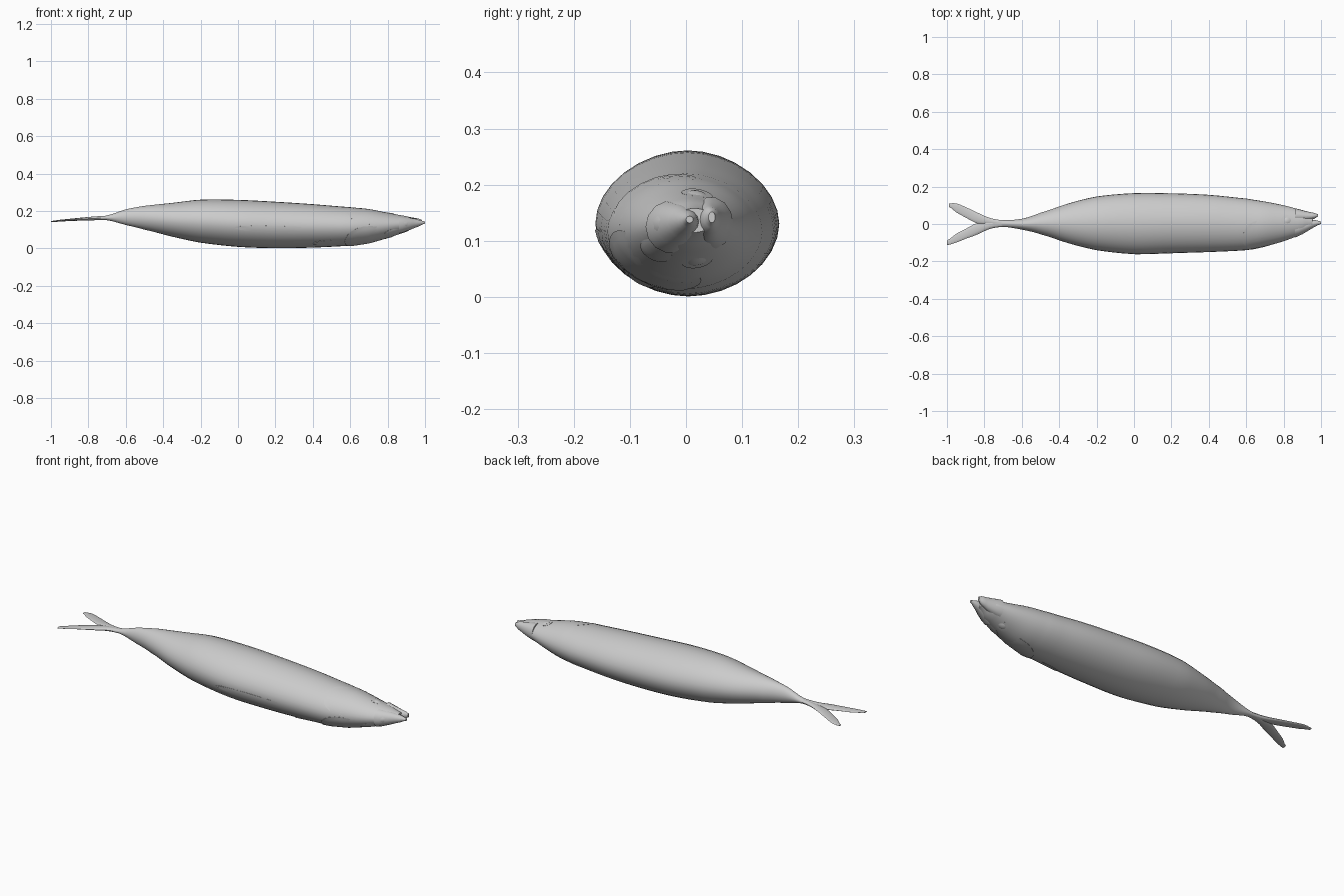
import bpy
import bmesh
from math import sin, cos, pi, radians

old = bpy.data.objects.get("Cube")
if old:
    bpy.data.objects.remove(old, do_unlink=True)

grey = bpy.data.materials.new("plain grey")
grey.use_nodes = True
colour = (0.6, 0.6, 0.6, 1)
grey.diffuse_color = colour
grey.node_tree.nodes["Principled BSDF"].inputs["Base Color"].default_value = colour


def finish(name, bm):
    """Turn a bmesh into a smooth shaded object."""
    bmesh.ops.recalc_face_normals(bm, faces=bm.faces)
    mesh = bpy.data.meshes.new(name)
    bm.to_mesh(mesh)
    bm.free()
    mesh.materials.append(grey)
    obj = bpy.data.objects.new(name, mesh)
    bpy.context.collection.objects.link(obj)
    bpy.ops.object.select_all(action="DESELECT")
    obj.select_set(True)
    bpy.context.view_layer.objects.active = obj
    bpy.ops.object.shade_smooth_by_angle(angle=radians(40))
    return obj


def ring_point(section, angle, scale=1.0, power=1.0):
    """Point on an oval section given as x, high y, low y, high z, low z."""
    x, y_hi, y_lo, z_hi, z_lo = section
    c, s = cos(angle), sin(angle)
    c = abs(c) ** power * (1 if c > 0 else -1)
    s = abs(s) ** power * (1 if s > 0 else -1)
    return (x, (y_hi + y_lo) / 2 + (y_hi - y_lo) / 2 * c * scale,
            (z_hi + z_lo) / 2 + (z_hi - z_lo) / 2 * s * scale)


def smooth_sections(sections, steps):
    """Spline through the given sections."""
    result = []
    last = len(sections) - 1
    for i in range(last):
        a, b = sections[max(i - 1, 0)], sections[i]
        c, d = sections[i + 1], sections[min(i + 2, last)]
        for k in range(steps):
            t = k / steps
            row = [q + t / 2 * (r - p + t * (2 * p - 5 * q + 4 * r - s + t * (3 * (q - r) + s - p)))
                   for p, q, r, s in zip(a, b, c, d)]
            row[0] = b[0] + (c[0] - b[0]) * t
            result.append(row)
    result.append(sections[last])
    return result


def loft(name, sections, sides=24, steps=3, power=1.0):
    bm = bmesh.new()
    rings = [[bm.verts.new(ring_point(s, 2 * pi * k / sides, 1, power)) for k in range(sides)]
             for s in smooth_sections(sections, steps)]
    for a, b in zip(rings, rings[1:]):
        for k in range(sides):
            n = (k + 1) % sides
            bm.faces.new((a[k], a[n], b[n], b[k]))
    bm.faces.new(rings[0])
    bm.faces.new(rings[-1])
    return finish(name, bm)


# Body: x, back edge, belly edge, top, underside
BODY = [
    (-.76, .024, -.018, .170, .150),
    (-.70, .020, -.015, .176, .150),
    (-.60, .028, -.030, .208, .125),
    (-.50, .060, -.055, .227, .100),
    (-.35, .110, -.103, .243, .062),
    (-.20, .147, -.140, .260, .030),
    (0, .165, -.161, .259, .008),
    (.20, .164, -.156, .249, .001),
    (.40, .156, -.150, .236, .004),
    (.60, .136, -.140, .220, .014),
    (.70, .120, -.120, .210, .027),
    (.80, .100, -.092, .190, .055),
    (.90, .074, -.055, .172, .088),
    (.955, .050, -.020, .158, .115),
]
loft("body", BODY, 32, 4, 1.05)

# Slightly parted jaws
loft("upper_jaw", [
    (.86, .084, .005, .178, .085),
    (.92, .069, .015, .168, .100),
    (.965, .059, .028, .160, .118),
    (.985, .052, .040, .152, .132)], 14)
loft("lower_jaw", [
    (.86, .020, -.072, .172, .078),
    (.92, .025, -.043, .164, .098),
    (.97, .021, -.014, .152, .118),
    (1.0, .013, 0, .144, .132)], 14)

# Forked tail, two thin lobes
loft("back_tail_lobe", [
    (-.70, .020, -.010, .174, .152),
    (-.77, .032, -.005, .170, .152),
    (-.84, .062, .004, .164, .152),
    (-.90, .090, .034, .158, .149),
    (-.95, .110, .062, .153, .146),
    (-.99, .110, .092, .148, .143)], 12)
loft("belly_tail_lobe", [
    (-.70, .012, -.015, .174, .152),
    (-.77, .016, -.026, .170, .150),
    (-.84, .005, -.057, .163, .148),
    (-.90, -.026, -.079, .156, .146),
    (-.95, -.052, -.099, .150, .143),
    (-1.0, -.088, -.113, .145, .140)], 12)


def body_at(x):
    """Body section at a given x."""
    for a, b in zip(BODY, BODY[1:]):
        if a[0] <= x <= b[0]:
            t = (x - a[0]) / (b[0] - a[0])
            return [p + (q - p) * t for p, q in zip(a, b)]
    return BODY[-1]


def patch(name, x_mid, x_half, angle_mid, angle_half, lift, bulge=0.0):
    """Oval scale lying on the body, raised along its rear edge."""
    bm = bmesh.new()
    sides, rows = 24, 5

    def place(r, turn, sink=0.0):
        u, v = r * cos(turn), r * sin(turn)
        raised = 1 - .01 + lift * (1 - u) / 2 + bulge * (1 - r * r) - sink
        angle = radians(angle_mid + angle_half * v)
        return bm.verts.new(ring_point(body_at(x_mid + x_half * u), angle, raised, 1.05))

    centre = place(0, 0)
    rings = [[place(i / rows, 2 * pi * k / sides) for k in range(sides)]
             for i in range(1, rows + 1)]
    rings.append([place(1, 2 * pi * k / sides, lift + .03) for k in range(sides)])
    for k in range(sides):
        n = (k + 1) % sides
        bm.faces.new((centre, rings[0][k], rings[0][n]))
        for a, b in zip(rings, rings[1:]):
            bm.faces.new((a[k], a[n], b[n], b[k]))
    return finish(name, bm)


# Gill covers, side fins and belly fin pressed against the body
patch("lower_gill_cover", .70, .13, 232, 52, .05)
patch("upper_gill_cover", .70, .12, 125, 48, .018)
patch("lower_side_fin", .50, .10, 235, 11, .035)
patch("belly_fin", .22, .24, 192, 9, .03)
patch("jaw_hinge", .83, .05, 225, 22, .03, .04)

# Eyes: a low rim with a small domed centre, on both faces of the head
for side, angle in (("upper", 80), ("lower", 280)):
    patch(side + "_eye_rim", .82, .032, angle, 19, .03)
    patch(side + "_eye", .822, .018, angle, 11, .03, .05)
